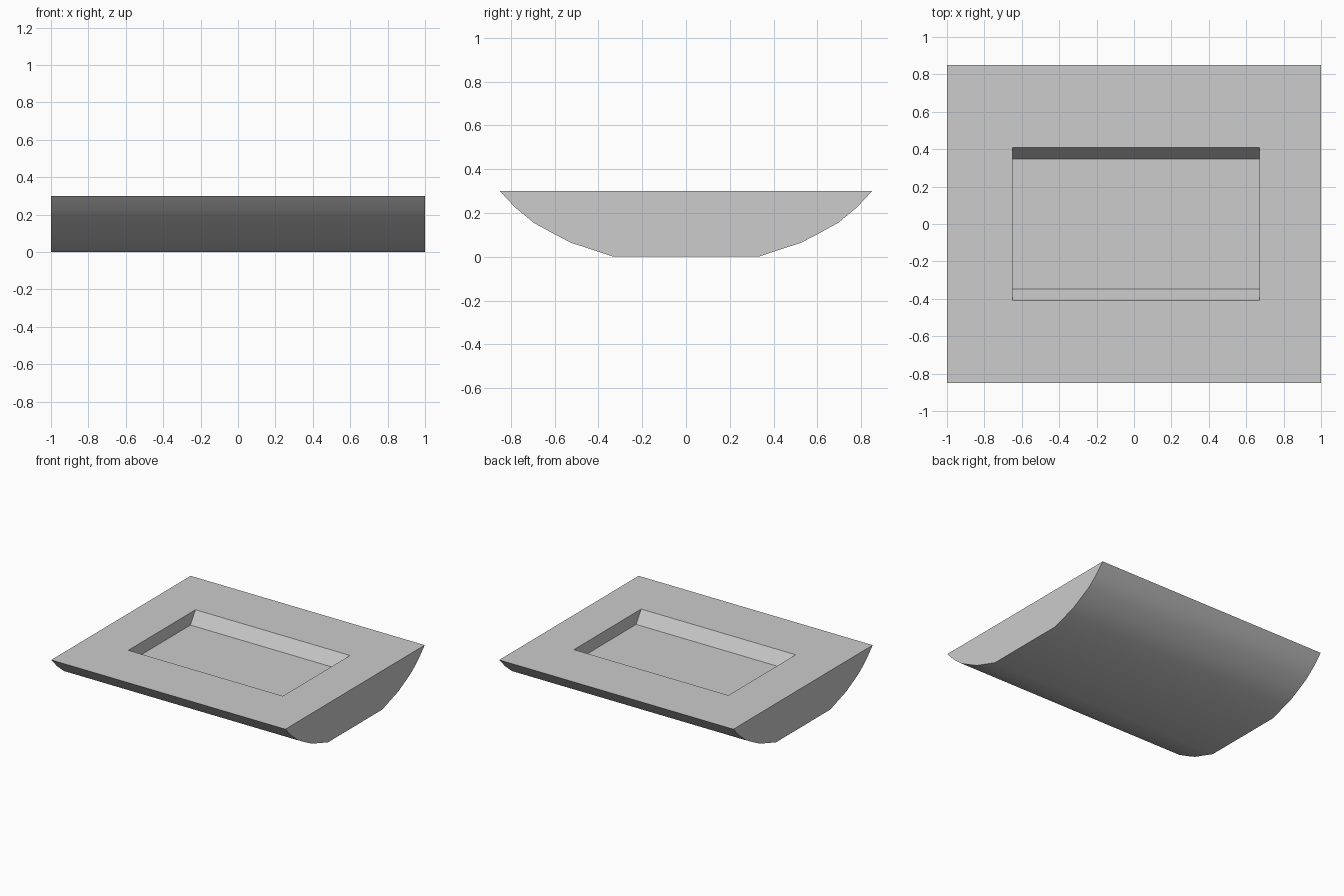
import bpy
import bmesh
import math

cube = bpy.data.objects.get("Cube")
if cube:
    bpy.data.objects.remove(cube, do_unlink=True)

TOP = 0.30
DEPTH = 0.095

# Single grey material
grey = bpy.data.materials.new("plain_grey")
grey.use_nodes = True
color = (0.604, 0.604, 0.604, 1.0)
grey.diffuse_color = color
grey.node_tree.nodes["Principled BSDF"].inputs["Base Color"].default_value = color

bm = bmesh.new()


def rectangle(x0, x1, y0, y1, z):
    """Four corners, counter-clockwise seen from above."""
    return [bm.verts.new(p) for p in
            ((x0, y0, z), (x1, y0, z), (x1, y1, z), (x0, y1, z))]


def bridge(outer, inner):
    """Ring of quads joining two rectangles."""
    for i in range(4):
        j = (i + 1) % 4
        bm.faces.new((outer[i], outer[j], inner[j], inner[i]))


# Curved underside: half profile mirrored, then swept along x
half = [(0.85, TOP), (0.78, 0.225), (0.695, 0.155),
        (0.595, 0.10), (0.525, 0.064), (0.33, 0.0)]
profile = [(-y, z) for y, z in half] + half[::-1]
left_end, right_end = ([bm.verts.new((x, y, z)) for y, z in profile]
                       for x in (-1, 1))
for i in range(len(profile) - 1):
    bm.faces.new((left_end[i], left_end[i + 1], right_end[i + 1], right_end[i]))
bm.faces.new(left_end)
bm.faces.new(right_end)

# Flat top frame, then the recess with sloped front and back walls
rim = [left_end[0], right_end[0], right_end[-1], left_end[-1]]
opening = rectangle(-0.65, 0.67, -0.41, 0.41, TOP)
floor = rectangle(-0.65, 0.67, -0.348, 0.348, TOP - DEPTH)
bridge(rim, opening)
bridge(opening, floor)
bm.faces.new(floor)
bmesh.ops.recalc_face_normals(bm, faces=bm.faces[:])

mesh = bpy.data.meshes.new("rocker_block")
bm.to_mesh(mesh)
bm.free()
mesh.materials.append(grey)
block = bpy.data.objects.new("rocker_block", mesh)
bpy.context.collection.objects.link(block)

# Smooth underside, crisp rim and recess
bpy.ops.object.select_all(action="DESELECT")
block.select_set(True)
bpy.context.view_layer.objects.active = block
bpy.ops.object.shade_smooth_by_angle(angle=math.radians(30))
